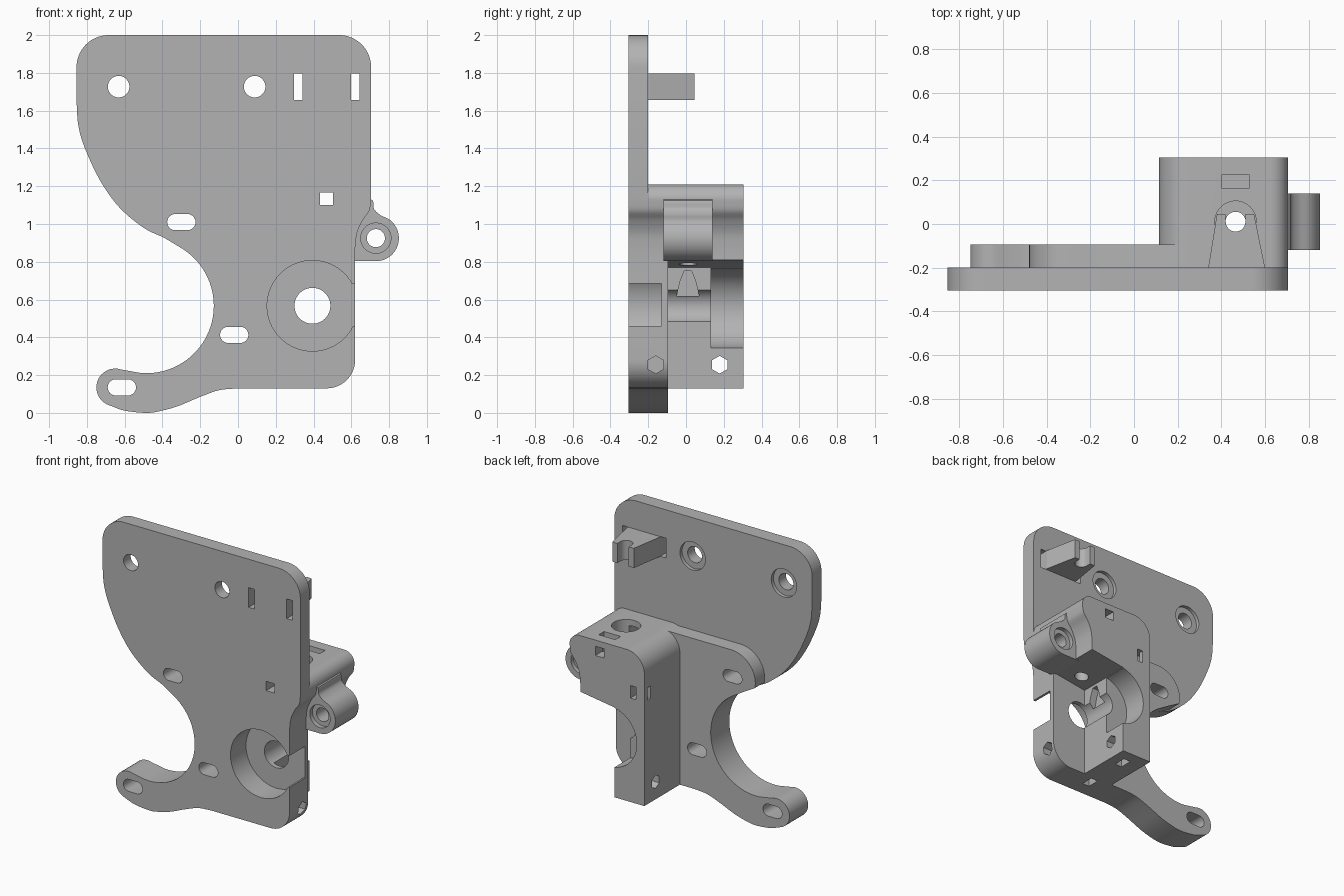
import bpy, bmesh, math
from mathutils import Vector

cube = bpy.data.objects.get("Cube")
if cube:
    bpy.data.objects.remove(cube, do_unlink=True)

grey = bpy.data.materials.new("grey plastic")
grey.use_nodes = True
grey.diffuse_color = (0.45, 0.45, 0.45, 1)
grey.node_tree.nodes["Principled BSDF"].inputs["Base Color"].default_value = (0.45, 0.45, 0.45, 1)


def arc(cx, cz, r, start, end, n=16):
    angles = [math.radians(start + (end - start) * i / n) for i in range(n + 1)]
    return [(cx + r * math.cos(a), cz + r * math.sin(a)) for a in angles]


def circle(cx, cz, r, n=48):
    return arc(cx, cz, r, 0, 360, n)[:-1]


def rect(x0, x1, z0, z1):
    return [(x0, z0), (x1, z0), (x1, z1), (x0, z1)]


def slot(cx, cz, half=0.075, r=0.043):
    d = half - r
    return arc(cx + d, cz, r, -90, 90, 12) + arc(cx - d, cz, r, 90, 270, 12)


def spline(points, n=5):
    """Smooth curve through the points."""
    p = [Vector(q) for q in points]
    p = [2 * p[0] - p[1]] + p + [2 * p[-1] - p[-2]]
    out = []
    for a, b, c, d in zip(p, p[1:], p[2:], p[3:]):
        for i in range(n):
            t = i / n
            out.append(tuple(0.5 * (2 * b + (c - a) * t + (2 * a - 5 * b + 4 * c - d) * t ** 2
                                    + (3 * b - a - 3 * c + d) * t ** 3)))
    return out + [tuple(points[-1])]


def prism(name, profile, lo, hi, axis="y"):
    """Extrude a 2D profile along an axis."""
    place = {"x": lambda u, v, w: (w, u, v),
             "y": lambda u, v, w: (u, w, v),
             "z": lambda u, v, w: (u, v, w)}[axis]
    bm = bmesh.new()
    verts = [bm.verts.new(place(u, v, lo)) for u, v in profile]
    bmesh.ops.remove_doubles(bm, verts=verts, dist=0.0005)
    face = bm.faces.new(list(bm.verts))
    ext = bmesh.ops.extrude_face_region(bm, geom=[face])
    move = Vector(place(0, 0, hi - lo))
    bmesh.ops.translate(bm, vec=move, verts=[v for v in ext["geom"] if isinstance(v, bmesh.types.BMVert)])
    bmesh.ops.recalc_face_normals(bm, faces=bm.faces)
    mesh = bpy.data.meshes.new(name)
    bm.to_mesh(mesh)
    bm.free()
    mesh.materials.append(grey)
    ob = bpy.data.objects.new(name, mesh)
    bpy.context.collection.objects.link(ob)
    return ob


def combine(target, tool, operation):
    """Apply a boolean and discard the tool."""
    mod = target.modifiers.new("combine", "BOOLEAN")
    mod.operation, mod.object, mod.solver = operation, tool, "EXACT"
    deps = bpy.context.evaluated_depsgraph_get()
    mesh = bpy.data.meshes.new_from_object(target.evaluated_get(deps))
    target.modifiers.clear()
    target.data = mesh
    bpy.data.objects.remove(tool, do_unlink=True)


# Outlines shared by the plate, its thick lower layer and the block
right_curve = spline([(0.705, 1.13), (0.695, 1.07), (0.66, 1.02), (0.63, 0.95), (0.62, 0.87)])
lower_edge = (right_curve + arc(0.47, 0.28, 0.15, 0, -90)
              + spline([(0, 0.13), (-0.1, 0.12), (-0.2, 0.085), (-0.32, 0.035),
                        (-0.42, 0.008), (-0.49, 0), (-0.6, 0.012), (-0.676, 0.038)])
              + arc(-0.65, 0.135, 0.1, -105, -290)
              + arc(-0.485, 0.567, 0.357, -95, 58, 32))
plate_edge = (lower_edge
              + spline([(-0.39, 0.927), (-0.5, 0.98), (-0.63, 1.09), (-0.73, 1.23),
                        (-0.81, 1.4), (-0.845, 1.52), (-0.855, 1.65)])
              + arc(-0.685, 1.83, 0.17, 180, 90) + arc(0.535, 1.83, 0.17, 90, 0))
layer_edge = lower_edge + [(-0.39, 0.927)] + arc(-0.29, 1.01, 0.19, 190, 90) + [(0.6, 1.2)]
block_edge = (arc(0.255, 1.07, 0.14, 180, 90) + arc(0.625, 1.13, 0.08, 90, 0) + right_curve
              + [(0.62, 0.81), (0.35, 0.77), (0.35, 0.13), (0.115, 0.13)])
ear_edge = (spline([(0.6, 1.1), (0.705, 1.13), (0.72, 1.08), (0.75, 1.05), (0.785, 1.032)])
            + arc(0.73, 0.925, 0.122, 55, -90) + [(0.6, 0.803)])
guide_edge = ([(0.34, -0.25), (0.6, -0.25), (0.6, -0.2), (0.55, 0.045), (0.51, 0.045)]
              + arc(0.465, 0.01, 0.045, 0, -180) + [(0.42, 0.045), (0.38, 0.045), (0.34, -0.2)])

# Solid parts
body = prism("mounting_body", plate_edge, -0.305, -0.2)
for part in (prism("thick_layer", layer_edge, -0.2, -0.095),
             prism("drive_block", block_edge, -0.2, 0.305),
             prism("hinge_ear", ear_edge, -0.12, 0.14),
             prism("filament_guide", guide_edge, 1.657, 1.797, "z")):
    combine(body, part, "UNION")

cuts = []


def cut(profile, lo, hi, axis="y"):
    cuts.append(prism("cutter", profile, lo, hi, axis))


# Bearing pockets, side opening and shaft bore
cut(circle(0.394, 0.567, 0.24, 64), -0.4, -0.13)
cut(rect(0.55, 0.8, 0.46, 0.685), -0.4, -0.13)
cut(circle(0.39, 0.555, 0.215, 64), 0.133, 0.4)
cut(circle(0.394, 0.567, 0.095), -0.2, 0.2)
# Plate screw holes with shallow recesses behind
for x in (-0.632, 0.088):
    cut(circle(x, 1.727, 0.057), -0.4, -0.1)
    cut(circle(x, 1.727, 0.1), -0.225, -0.1)
# Rounded adjustment slots
for x, z in ((-0.3, 1.01), (-0.02, 0.413), (-0.615, 0.135)):
    cut(slot(x, z), -0.4, 0.0)
# Strap holes beside the guide
for x in (0.297, 0.597):
    cut(rect(x, x + 0.045, 1.657, 1.797), -0.4, -0.19)
# Hinge ear bore and recesses
cut(circle(0.73, 0.925, 0.048), -0.2, 0.2)
cut(circle(0.73, 0.925, 0.08), -0.2, -0.09)
cut(circle(0.73, 0.925, 0.08), 0.11, 0.2)
# Filament path
cut(circle(0.465, 0.01, 0.095), 1.08, 1.3, "z")
cut(circle(0.465, 0.01, 0.046), 0.7, 1.3, "z")
cut([(-0.05, 0.62), (0.07, 0.62), (0.05, 0.7), (0.03, 0.75), (-0.01, 0.75), (-0.03, 0.7)], 0.3, 0.4, "x")
# Square through hole and nut slot in the block
cut(rect(0.435, 0.502, 1.1, 1.166), -0.4, 0.4)
cut(rect(0.4, 0.53, 0.165, 0.225), 1.05, 1.3, "z")
# Strap channel around the block's rear corner
cut(rect(0.18, 0.225, 0.87, 0.96), 0.235, 0.4)
cut(rect(0.05, 0.225, 0.87, 0.96), 0.235, 0.27)
# Hexagonal tension screw holes and their nut slots
for y, start in ((-0.16, 0.2), (0.178, 0.0)):
    cut(arc(y, 0.255, 0.047, 30, 330, 5), start, 0.8, "x")
    cut(rect(0.22, 0.275, y - 0.045, y + 0.045), 0.0, 0.31, "z")

for tool in cuts:
    combine(body, tool, "DIFFERENCE")

bpy.ops.object.select_all(action="DESELECT")
body.select_set(True)
bpy.context.view_layer.objects.active = body
bpy.ops.object.shade_smooth_by_angle(angle=math.radians(30))
